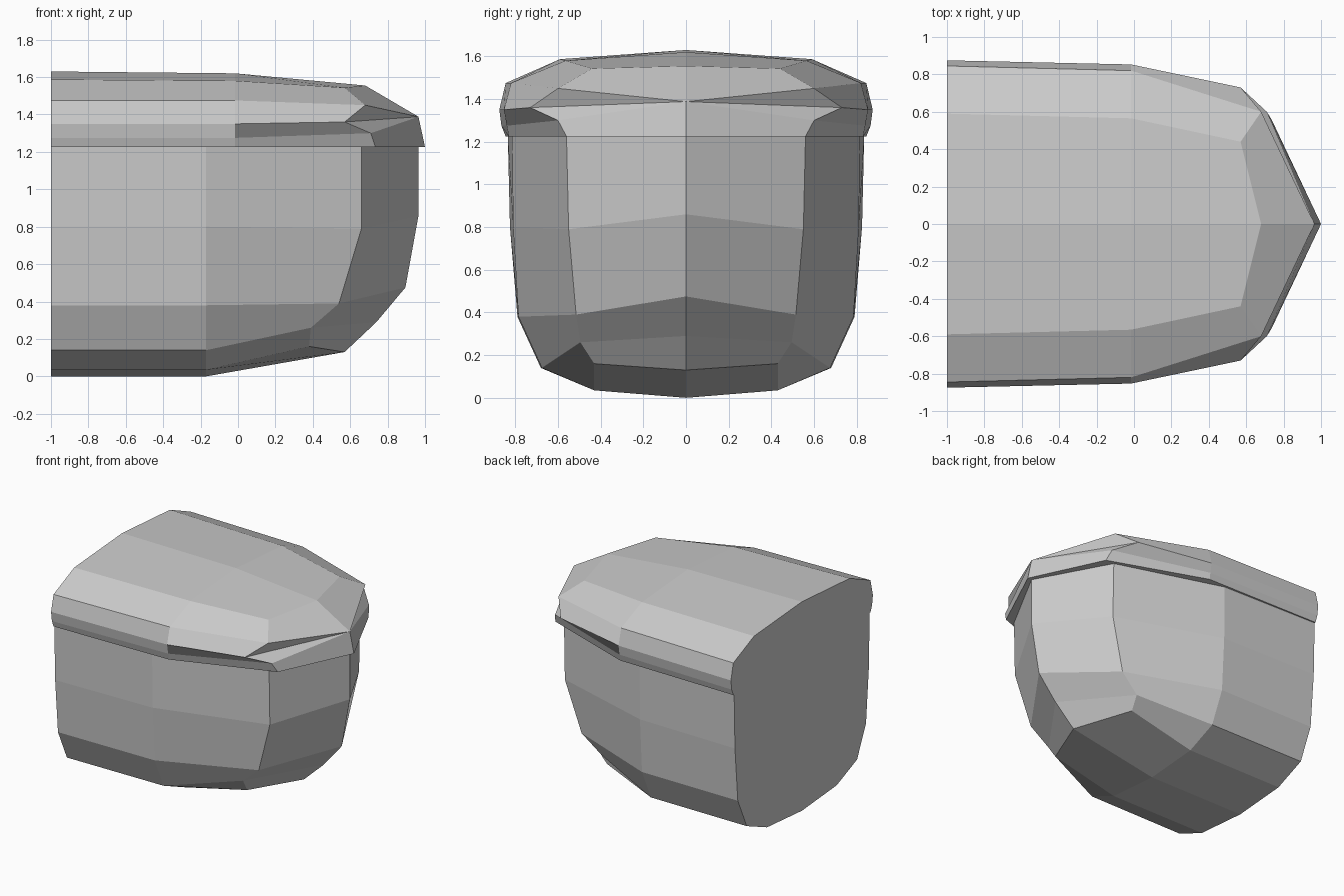
import bpy, bmesh

if "Cube" in bpy.data.objects:
    bpy.data.objects.remove(bpy.data.objects["Cube"])


def half_loft(name, columns, caps):
    """Skin a grid of half-section points, add caps, mirror across y = 0."""
    bm = bmesh.new()
    cache = {}

    def vert(p, side):
        key = (round(p[0], 4), round(p[1] * side, 4) + 0.0, round(p[2], 4))
        if key not in cache:
            cache[key] = bm.verts.new(key)
        return cache[key]

    def face(points, side):
        verts = list(dict.fromkeys(vert(p, side) for p in points))
        if len(verts) > 2:
            bm.faces.new(verts)

    for side in (1, -1):
        for a, b in zip(columns, columns[1:]):
            for i in range(len(a) - 1):
                face((a[i], a[i + 1], b[i + 1], b[i]), side)
        for cap in caps:
            face(cap, side)
    bmesh.ops.recalc_face_normals(bm, faces=bm.faces)
    mesh = bpy.data.meshes.new(name)
    bm.to_mesh(mesh)
    bm.free()
    obj = bpy.data.objects.new(name, mesh)
    bpy.context.collection.objects.link(obj)
    return obj


def section(x, profile):
    return [(x, y, z) for y, z in profile]


RIM = 1.225

# Lower hull: two straight sections, a faceted shoulder and a pointed prow
hull = [
    section(-1.0, [(.835, RIM), (.825, .8), (.79, .38), (.68, .14), (.43, .035), (0, 0)]),
    section(-.17, [(.815, RIM), (.81, .8), (.785, .38), (.675, .14), (.43, .035), (0, 0)]),
    [(.66, .56, RIM), (.66, .55, .79), (.54, .515, .39), (.39, .495, .26),
     (.38, .43, .16), (.57, 0, .13)],
    [(.965, 0, RIM), (.965, 0, .86), (.895, 0, .475), (.74, 0, .29),
     (.57, 0, .13), (.57, 0, .13)],
]
half_loft("lower_hull", hull, [hull[0] + [(-1, 0, RIM)]])

# Overhanging lid, closed underneath
lid = [
    section(-1.0, [(0, 1.63), (.59, 1.587), (.845, 1.475), (.875, 1.35), (.865, 1.275), (.845, RIM)]),
    section(-.015, [(0, 1.62), (.565, 1.58), (.82, 1.475), (.853, 1.35), (.84, 1.275), (.83, RIM)]),
    [(.68, 0, 1.555), (.57, .44, 1.543), (.68, .6, 1.45), (.57, .73, 1.36),
     (.71, .6, 1.30), (.735, .56, RIM)],
    [(.68, 0, 1.555), (.68, 0, 1.555), (.965, 0, 1.388), (.965, 0, 1.388),
     (.965, 0, 1.388), (1.0, 0, RIM)],
]
back_centre = (-1, 0, RIM)
half_loft("lid", lid, [lid[0] + [back_centre], [c[-1] for c in lid] + [back_centre]])
